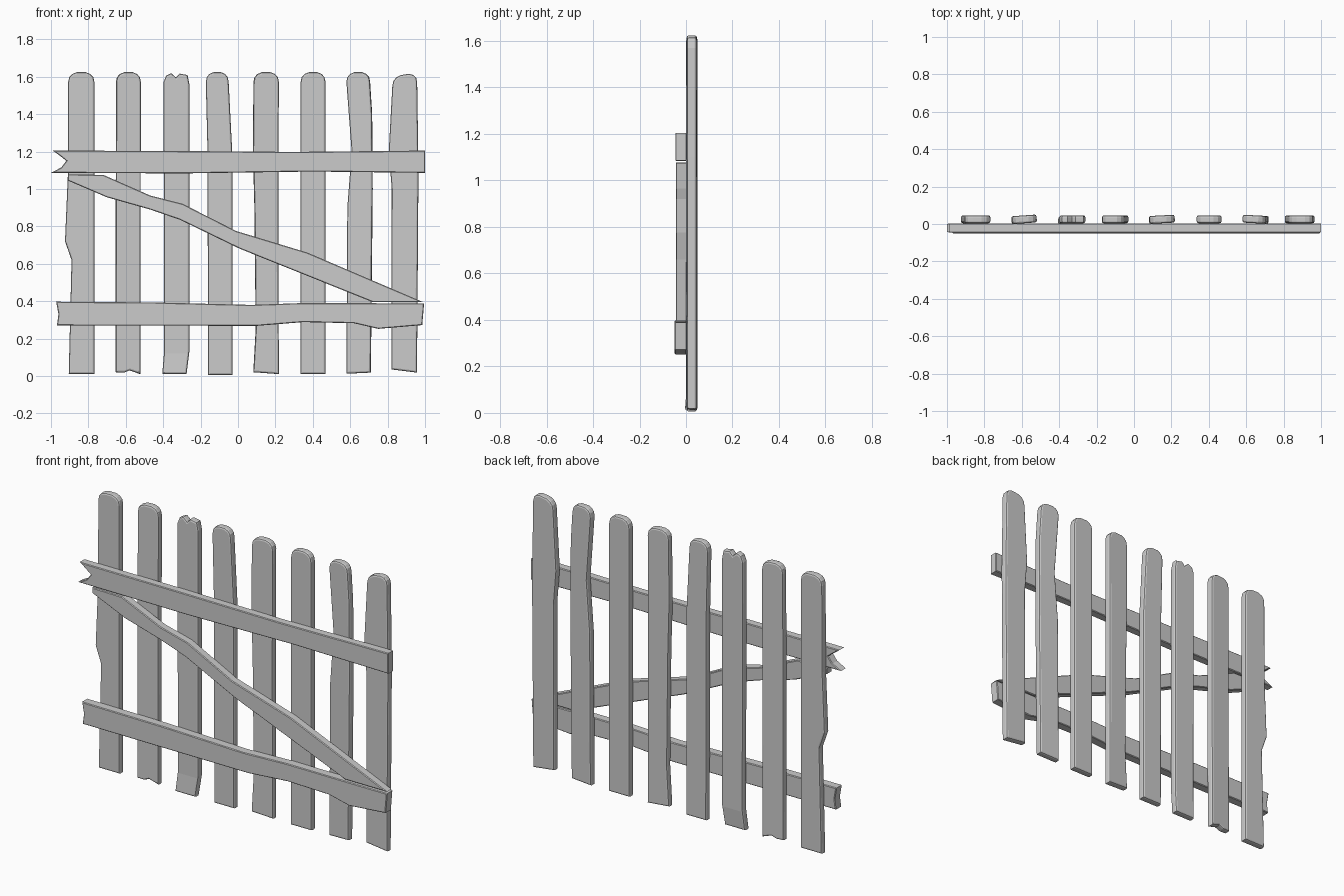
import bpy, bmesh, math
from mathutils import Matrix, Vector

if "Cube" in bpy.data.objects:
    bpy.data.objects.remove(bpy.data.objects["Cube"])


def board(name, outline, y0, y1, bevel, segments=1, yaw=0.0, foot_bend=0.0):
    """Extrude an x-z outline between y0 and y1 and soften both face rims."""
    bm = bmesh.new()
    face = bm.faces.new([bm.verts.new((x, y0, z)) for x, z in outline])
    ext = bmesh.ops.extrude_face_region(bm, geom=[face], use_keep_orig=True)
    moved = [v for v in ext["geom"] if isinstance(v, bmesh.types.BMVert)]
    bmesh.ops.translate(bm, verts=moved, vec=(0, y1 - y0, 0))
    bmesh.ops.recalc_face_normals(bm, faces=bm.faces)
    rims = [e for e in bm.edges if abs(e.verts[0].co.y - e.verts[1].co.y) < 1e-5]
    bmesh.ops.bevel(bm, geom=rims, offset=bevel, segments=segments,
                    profile=0.5, affect='EDGES', clamp_overlap=True)
    if foot_bend:
        bmesh.ops.bisect_plane(bm, geom=bm.verts[:] + bm.edges[:] + bm.faces[:],
                               plane_co=(0, 0, 0.12), plane_no=(0, 0, 1))
        for v in bm.verts:
            if v.co.z < 0.1:
                v.co.y += foot_bend
    if yaw:
        xs = [p[0] for p in outline]
        centre = Vector(((min(xs) + max(xs)) / 2, (y0 + y1) / 2, 0))
        bmesh.ops.rotate(bm, verts=bm.verts, cent=centre,
                         matrix=Matrix.Rotation(math.radians(yaw), 3, 'Z'))
    mesh = bpy.data.meshes.new(name)
    bm.to_mesh(mesh)
    bm.free()
    obj = bpy.data.objects.new(name, mesh)
    bpy.context.collection.objects.link(obj)
    return obj


# Rounded picket head: fraction across the width, height above the shoulder
HEAD = [(0.04, 0.025), (0.15, 0.042), (0.33, 0.052), (0.67, 0.052), (0.85, 0.042), (0.96, 0.025)]


def picket(i, left, right, foot=(), head=HEAD, **kw):
    """left and right run from the ground up; foot points run right to left."""
    (xl, zl), (xr, zr) = left[-1], right[-1]
    top = [(xl + (xr - xl) * t, zl + (zr - zl) * t + h) for t, h in head]
    outline = list(left) + top + list(right)[::-1] + list(foot)
    board(f"picket_{i}", outline, 0.004, 0.046, 0.01, segments=2, **kw)


# Eight weathered pickets
picket(1, [(-.905, .01), (-.89, .62), (-.925, .72), (-.91, 1.07), (-.908, 1.572)],
       [(-.768, .01), (-.768, 1.572)])
picket(2, [(-.655, .02), (-.652, 1.572)], [(-.522, .01), (-.52, 1.572)],
       foot=[(-.58, .03), (-.61, .018)], yaw=4)
picket(3, [(-.405, .01), (-.395, .13), (-.398, 1.572)],
       [(-.275, .01), (-.26, .13), (-.26, 1.56)],
       head=[(.1, .035), (.3, .05), (.48, .03), (.62, .052), (.93, .048)], foot_bend=-.008)
picket(4, [(-.16, .005), (-.163, 1.2), (-.172, 1.572)],
       [(-.03, .005), (-.03, 1.18), (-.05, 1.572)])
picket(5, [(.082, .02), (.095, .25), (.088, .9), (.08, 1.2), (.083, 1.572)],
       [(.218, .01), (.215, .9), (.218, 1.572)], yaw=3)
picket(6, [(.335, .01), (.335, 1.572)], [(.468, .01), (.468, 1.572)])
picket(7, [(.58, .012), (.585, .9), (.608, 1.2), (.58, 1.572)],
       [(.71, .018), (.72, 1.0), (.717, 1.4), (.706, 1.572)], yaw=-3)
picket(8, [(.82, .035), (.822, 1.0), (.806, 1.2), (.825, 1.55)],
       [(.957, .018), (.965, 1.1), (.958, 1.57)])

# Upper rail with a splintered left end
board("upper_rail",
      [(-1, 1.086), (-.945, 1.115), (-.918, 1.15), (-.945, 1.172), (-.99, 1.205),
       (-.35, 1.203), (.3, 1.198), (1, 1.205), (1, 1.086), (.4, 1.093), (-.3, 1.083)],
      -.046, .004, .004)

# Lower rail with a sagging right end
board("lower_rail",
      [(-.968, .27), (-.96, .33), (-.972, .397), (-.45, .393), (.07, .38), (.35, .39),
       (.995, .388), (.985, .272), (.75, .252), (.62, .282), (.35, .288), (.1, .268)],
      -.05, .004, .004)

# Diagonal brace
board("diagonal_brace",
      [(-.91, 1.078), (-.72, 1.075), (-.47, .965), (-.295, .92), (-.01, .775), (.37, .66),
       (.99, .395), (.72, .395), (.01, .68), (-.31, .835), (-.47, .89), (-.70, .955),
       (-.91, 1.045)],
      -.044, .004, .004)
